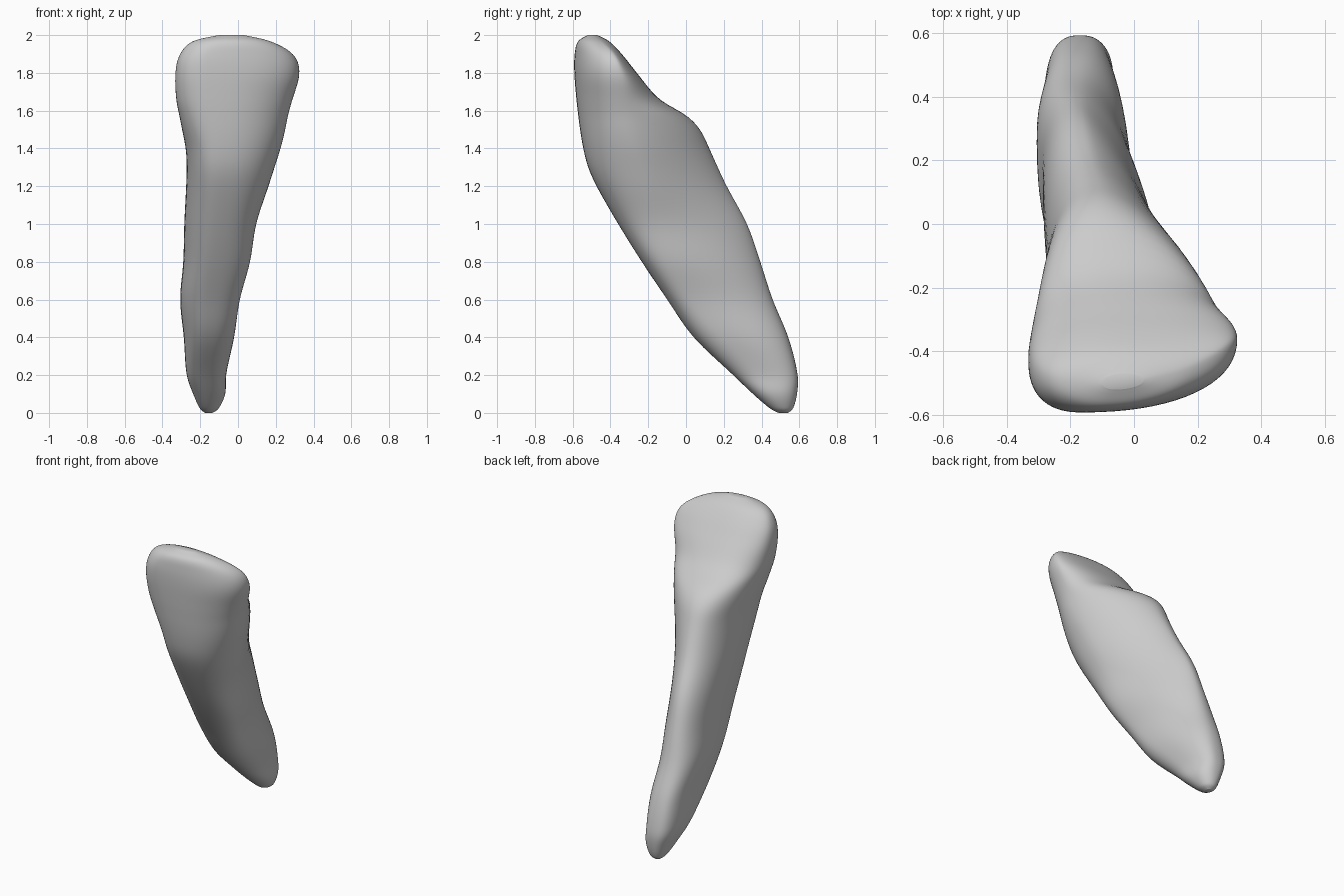
import bpy
import bmesh
from math import sin, cos, pi

if "Cube" in bpy.data.objects:
    bpy.data.objects.remove(bpy.data.objects["Cube"], do_unlink=True)

RINGS = 110
QUARTER = 18

# Outline by height: z, front y, back y, low x, high x
OUTLINE = [
    (0, .49, .54, -.175, -.135),
    (.02, .45, .565, -.2, -.105),
    (.1, .355, .588, -.237, -.067),
    (.2, .25, .592, -.272, -.063),
    (.4, .04, .543, -.287, -.02),
    (.6, -.1, .46, -.307, .01),
    (.8, -.235, .395, -.29, .065),
    (1, -.36, .325, -.285, .097),
    (1.2, -.475, .217, -.275, .163),
    (1.3, -.52, .17, -.272, .195),
    (1.4, -.545, .125, -.277, .227),
    (1.5, -.562, .077, -.297, .252),
    (1.58, -.572, 0, -.312, .267),
    (1.65, -.58, -.13, -.327, .287),
    (1.8, -.592, -.26, -.332, .327),
    (1.9, -.59, -.34, -.307, .292),
    (1.97, -.57, -.41, -.235, .165),
    (2, -.52, -.47, -.1, .03),
]

# Section shape by height: z, front ridge x, back ridge x,
# y of the widest point on the low x side and on the high x side
RIDGES = [
    (0, -.155, -.155, .52, .52),
    (.2, -.16, -.17, .42, .40),
    (.6, -.15, -.18, .27, .04),
    (1, -.11, -.16, .08, -.15),
    (1.4, -.10, -.11, -.23, -.28),
    (1.6, -.12, -.09, -.38, -.33),
    (1.8, -.16, -.03, -.43, -.36),
    (1.9, -.15, -.03, -.46, -.39),
    (2, -.06, -.03, -.50, -.49),
]

# Roundness by height for each quarter: above one is flatter, below is boxier
ROUNDNESS = [
    (0, 1, 1, 1, 1),
    (.2, .85, .8, .72, .8),
    (.6, .77, 1.08, .8, .8),
    (.9, .77, 1.33, .87, .8),
    (1.2, .83, 1.4, .88, .85),
    (1.5, .92, 1.25, .85, .8),
    (1.65, .92, 1, .87, .8),
    (1.8, .9, .85, .9, .8),
    (2, 1, 1, 1, 1),
]


def slope(rows, i, c):
    a, b = rows[max(i - 1, 0)], rows[min(i + 1, len(rows) - 1)]
    return (b[c] - a[c]) / (b[0] - a[0])


def sample(rows, z):
    """Smoothly interpolate every column of a table at height z."""
    i = 0
    while i < len(rows) - 2 and z > rows[i + 1][0]:
        i += 1
    a, b = rows[i], rows[i + 1]
    h = b[0] - a[0]
    t = (z - a[0]) / h
    result = []
    for c in range(1, len(a)):
        ease = t * t * (3 - 2 * t)
        start = t * (1 - t) ** 2 * h * slope(rows, i, c)
        end = t * t * (t - 1) * h * slope(rows, i + 1, c)
        result.append(a[c] + (b[c] - a[c]) * ease + start + end)
    return result


def quarter(ridge_x, side_x, side_y, ridge_y, roundness, z):
    """Rounded quarter from a front or back ridge to the widest point at the side."""
    points = []
    for k in range(QUARTER + 1):
        angle = pi / 2 * k / QUARTER
        across = max(sin(angle), 0) ** roundness
        along = max(cos(angle), 0) ** roundness
        points.append((ridge_x + (side_x - ridge_x) * across,
                       side_y + (ridge_y - side_y) * along, z))
    return points


def section(z):
    """Closed ring made of four rounded quarters between the extreme points."""
    front, back, low, high = sample(OUTLINE, z)
    front_x, back_x, low_y, high_y = sample(RIDGES, z)
    front_high, back_high, back_low, front_low = sample(ROUNDNESS, z)
    front_x = min(max(front_x, low), high)
    back_x = min(max(back_x, low), high)
    low_y = min(max(low_y, front), back)
    high_y = min(max(high_y, front), back)
    return (quarter(front_x, high, high_y, front, front_high, z)[:-1]
            + quarter(back_x, high, high_y, back, back_high, z)[:0:-1]
            + quarter(back_x, low, low_y, back, back_low, z)[:-1]
            + quarter(front_x, low, low_y, front, front_low, z)[:0:-1])


# Loft the crown and root as one skin, with rings packed towards both tips
bm = bmesh.new()
rings = []
for r in range(RINGS + 1):
    height = 1 - cos(pi * r / RINGS)
    rings.append([bm.verts.new(p) for p in section(height)])
count = len(rings[0])
for lower, upper in zip(rings, rings[1:]):
    for k in range(count):
        n = (k + 1) % count
        bm.faces.new((lower[k], lower[n], upper[n], upper[k]))
bm.faces.new(rings[0][::-1])
bm.faces.new(rings[-1])

# Soften the seams between the quarters
for _ in range(5):
    bmesh.ops.smooth_vert(bm, verts=[v for ring in rings[3:-3] for v in ring], factor=.5,
                          use_axis_x=True, use_axis_y=True, use_axis_z=False)
bmesh.ops.recalc_face_normals(bm, faces=bm.faces)
mesh = bpy.data.meshes.new("tooth")
bm.to_mesh(mesh)
bm.free()
for face in mesh.polygons:
    face.use_smooth = True
tooth = bpy.data.objects.new("tooth", mesh)
bpy.context.collection.objects.link(tooth)

# Plain grey surface
grey = bpy.data.materials.new("plain grey")
grey.use_nodes = True
colour = (.6, .6, .6, 1)
grey.diffuse_color = colour
grey.node_tree.nodes["Principled BSDF"].inputs["Base Color"].default_value = colour
mesh.materials.append(grey)
